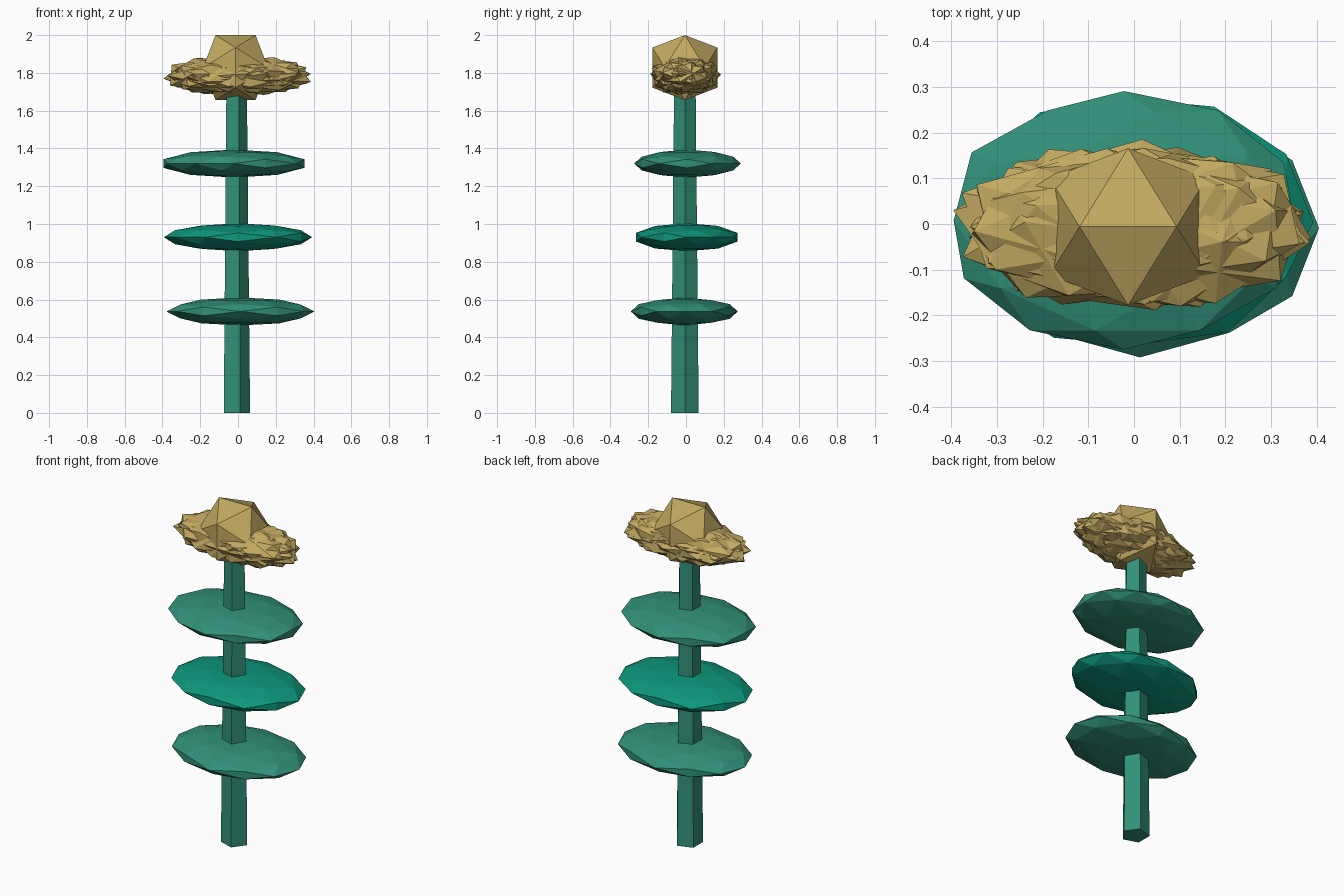
import bpy, bmesh, math, random
from mathutils import Vector, Matrix, Euler

if "Cube" in bpy.data.objects:
    bpy.data.objects.remove(bpy.data.objects["Cube"])

random.seed(7)
CX, CY = -0.013, -0.006


def material(name, rgb):
    m = bpy.data.materials.new(name)
    m.diffuse_color = (*rgb, 1)
    m.use_nodes = True
    m.node_tree.nodes["Principled BSDF"].inputs["Base Color"].default_value = m.diffuse_color
    return m


green = material("green", (0.031, 0.28, 0.19))
bright = material("bright_green", (0.004, 0.31, 0.2))
straw = material("straw", (0.54, 0.40, 0.12))


def finish(name, bm, mat):
    bmesh.ops.recalc_face_normals(bm, faces=bm.faces)
    me = bpy.data.meshes.new(name)
    bm.to_mesh(me)
    bm.free()
    me.materials.append(mat)
    ob = bpy.data.objects.new(name, me)
    bpy.context.collection.objects.link(ob)
    return ob


# Unit icosahedron points with a two-fold axis along z; detail adds edge midpoints
def ico_points(detail=0):
    t = (1 + 5 ** 0.5) / 2
    pts = []
    for a in (-1, 1):
        for b in (-t, t):
            pts += [Vector((a, 0, b)), Vector((0, b, a)), Vector((b, a, 0))]
    if detail:
        mids = [p + q for i, p in enumerate(pts) for q in pts[:i]
                if (p - q).length < 2.1]
        pts += mids
    return [p.normalized() for p in pts]


def ball(name, centre, size, mat, detail=0, rot=(0, 0, 0)):
    bm = bmesh.new()
    r = Euler(rot).to_matrix()
    for p in ico_points(detail):
        q = r @ p
        bm.verts.new((centre[0] + q.x * size[0], centre[1] + q.y * size[1],
                      centre[2] + q.z * size[2]))
    bmesh.ops.convex_hull(bm, input=bm.verts)
    return finish(name, bm, mat)


# Five-sided tapered stem with one edge pointing to +x
bm = bmesh.new()
bmesh.ops.create_cone(bm, cap_ends=True, segments=5, radius1=0.077, radius2=0.06,
                      depth=1.72)
top = bm.verts[:][0].co
turn = -math.atan2(top.y, top.x)
bm.transform(Matrix.Translation((CX, CY, 0.86)) @ Matrix.Rotation(turn, 4, 'Z'))
finish("stem", bm, green)

# Flattened leaf discs, each turned a little differently
for name, x, y, z, deg, mat in (("lower_leaf", 0.013, -0.009, 0.537, 0, green),
                                ("middle_leaf", 0.0, 0.004, 0.93, 31.7, bright),
                                ("upper_leaf", -0.022, 0.008, 1.32, 58.3, green)):
    ball(name, (x, y, z), (0.392, 0.283, 0.074), mat, 1, (0, 0, math.radians(deg)))

# Overlapping petals forming the spiky flower ring
N = 22
for i in range(N):
    a = 2 * math.pi * i / N
    ball(f"petal_{i + 1}",
         (0.1 * math.cos(a), CY + 0.025 * math.sin(a), 1.785),
         (0.306, 0.168, 0.106), straw, 0,
         [random.uniform(0, 2 * math.pi) for _ in range(3)])

# Flower centre
ball("flower_centre", (CX, CY, 1.828), (0.202, 0.202, 0.202), straw)
